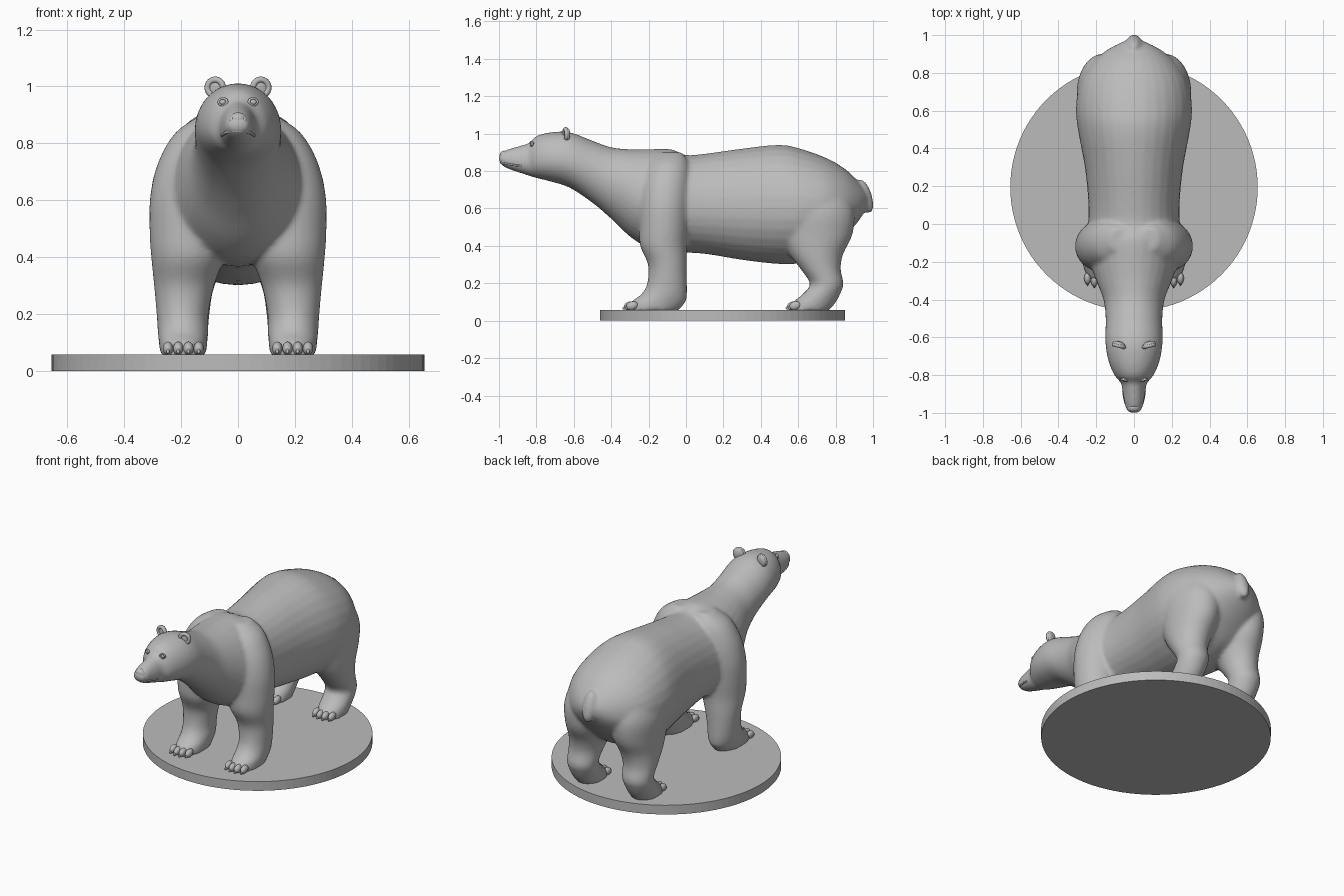
import bpy
import bmesh
import math
from mathutils import Matrix, Vector, Euler

cube = bpy.data.objects.get("Cube")
if cube:
    bpy.data.objects.remove(cube, do_unlink=True)

grey = bpy.data.materials.new("stone grey")
grey.use_nodes = True
color = (0.5, 0.5, 0.5, 1)
grey.diffuse_color = color
grey.node_tree.nodes["Principled BSDF"].inputs["Base Color"].default_value = color


def finish(name, bm, smooth=True):
    """Turn a bmesh into a named, coloured object."""
    bmesh.ops.recalc_face_normals(bm, faces=bm.faces)
    mesh = bpy.data.meshes.new(name)
    bm.to_mesh(mesh)
    bm.free()
    for poly in mesh.polygons:
        poly.use_smooth = smooth
    mesh.materials.append(grey)
    obj = bpy.data.objects.new(name, mesh)
    bpy.context.collection.objects.link(obj)
    return obj


def ball(bm, center, radii, tilt=(0, 0, 0)):
    matrix = Matrix.LocRotScale(Vector(center), Euler(tilt), Vector(radii))
    bmesh.ops.create_uvsphere(bm, u_segments=20, v_segments=12, radius=1, matrix=matrix)


def resample(rows, steps=4):
    """Smooth Catmull-Rom rows running through the given sections."""
    out = []
    last = len(rows) - 1
    for i in range(last):
        quad = zip(rows[max(i - 1, 0)], rows[i], rows[i + 1], rows[min(i + 2, last)])
        quad = list(quad)
        for k in range(steps):
            t = k / steps
            out.append([b + t * (c - a + t * (2 * a - 5 * b + 4 * c - d
                        + t * (3 * (b - c) + d - a))) / 2 for a, b, c, d in quad])
    return out + [rows[-1]]


def loft(bm, rows, section, sides=32):
    """Skin a closed tube over the sections."""
    angles = [math.tau * k / sides for k in range(sides)]
    rings = [[bm.verts.new(section(row, math.cos(a), math.sin(a))) for a in angles]
             for row in resample(rows)]
    for low, high in zip(rings, rings[1:]):
        for k in range(sides):
            n = (k + 1) % sides
            bm.faces.new((low[k], low[n], high[n], high[k]))
    bm.faces.new(rings[0])
    bm.faces.new(rings[-1])


def trunk_section(row, c, s):
    y, bottom, top, widest, half = row
    return half * c, y, widest + s * (top - widest if s > 0 else widest - bottom)


def leg_section(side):
    def section(row, c, s):
        z, front, back, inner, outer = row
        x = (inner + outer) / 2 + c * (outer - inner) / 2
        return side * x, (front + back) / 2 + s * (back - front) / 2, z
    return section


# Trunk from nose to rump: y, bottom, top, widest height, half width
trunk = [
    (-1, .85, .885, .865, .022), (-.985, .832, .9, .86, .038),
    (-.95, .812, .917, .855, .05), (-.88, .788, .937, .845, .062),
    (-.84, .775, .95, .85, .07), (-.8, .763, .987, .86, .104),
    (-.72, .743, 1.008, .86, .137), (-.62, .71, 1.007, .85, .152),
    (-.5, .63, .962, .8, .15), (-.4, .545, .927, .74, .162),
    (-.3, .45, .917, .68, .2), (-.2, .39, .917, .62, .235),
    (-.08, .37, .917, .6, .245), (0, .365, .886, .6, .242),
    (.12, .355, .895, .6, .242), (.3, .325, .92, .6, .26),
    (.5, .303, .94, .6, .297), (.62, .31, .917, .6, .307),
    (.75, .36, .87, .6, .287), (.85, .45, .812, .6, .228),
    (.92, .53, .745, .62, .145), (.965, .6, .69, .64, .06),
]
# Legs from sole to shoulder or hip: z, front, back, inner, outer
front_leg = [
    (.055, -.318, -.04, .112, .272), (.1, -.295, -.003, .108, .278),
    (.14, -.24, .005, .104, .282), (.2, -.207, .005, .104, .286),
    (.3, -.203, .004, .084, .295), (.4, -.245, .004, .05, .305),
    (.5, -.25, .012, .04, .311), (.62, -.25, .02, .03, .308),
    (.74, -.235, .022, .02, .278), (.84, -.2, .012, .02, .218),
    (.9, -.14, -.02, .03, .13),
]
hind_leg = [
    (.055, .555, .765, .112, .272), (.1, .575, .802, .108, .278),
    (.15, .632, .828, .104, .282), (.2, .662, .842, .1, .283),
    (.28, .61, .827, .088, .288), (.36, .55, .842, .06, .293),
    (.46, .5, .89, .03, .298), (.58, .48, .9, .02, .302),
    (.7, .48, .86, .02, .27),
]

# Body, legs and tail fused into one smooth skin
bm = bmesh.new()
loft(bm, trunk, trunk_section)
for side in (-1, 1):
    for rows in (front_leg, hind_leg):
        loft(bm, rows, leg_section(side))
ball(bm, (0, .958, .665), (.042, .036, .095), (.3, 0, 0))
body = finish("bear_body", bm)
remesh = body.modifiers.new("fuse", 'REMESH')
remesh.mode = 'VOXEL'
remesh.voxel_size = .011
remesh.use_smooth_shade = True
soften = body.modifiers.new("soften", 'SMOOTH')
soften.factor = .5
soften.iterations = 6

# Toes with claws on all four feet
for name, front in (("front_toes", -.3), ("hind_toes", .572)):
    bm = bmesh.new()
    for side in (-1, 1):
        for k in range(4):
            x = side * (.138 + .036 * k)
            y = front + (.012 if k in (0, 3) else 0)
            ball(bm, (x, y, .08), (.018, .032, .023), (.25, 0, 0))
            ball(bm, (x, y - .026, .07), (.006, .014, .009), (.4, 0, 0))
    finish(name, bm)

# Ears: a cupped back with a raised rim; eyes with lids
def ring(name, center, major, minor, turn, squash=1):
    bpy.ops.mesh.primitive_torus_add(
        location=center, rotation=(math.pi / 2, 0, turn), major_radius=major,
        minor_radius=minor, major_segments=28, minor_segments=10)
    obj = bpy.context.object
    obj.name = name
    obj.scale.y = squash
    obj.data.materials.append(grey)
    bpy.ops.object.shade_smooth()


for side, label in ((1, "left"), (-1, "right")):
    bm = bmesh.new()
    ball(bm, (side * .08, -.636, .995), (.034, .015, .037), (0, 0, side * .25))
    finish(label + "_ear", bm)
    ring(label + "_ear_rim", (side * .08, -.645, .996), .028, .011, side * .25)
    bm = bmesh.new()
    ball(bm, (side * .053, -.822, .945), (.013, .011, .011))
    finish(label + "_eye", bm)
    ring(label + "_eyelid", (side * .053, -.826, .946), .015, .005, side * .3, .8)

# Nose pad with nostril wings
bm = bmesh.new()
ball(bm, (0, -.972, .886), (.03, .024, .023))
for side in (-1, 1):
    ball(bm, (side * .02, -.974, .882), (.013, .018, .015))
finish("nose", bm)

# Lip line around the muzzle
lip = bpy.data.curves.new("lip", 'CURVE')
lip.dimensions = '3D'
lip.bevel_depth = .005
half = [(.058, -.88, .828), (.05, -.93, .833), (.036, -.965, .84)]
points = half + [(0, -.987, .842)] + [(-x, y, z) for x, y, z in reversed(half)]
spline = lip.splines.new('BEZIER')
spline.bezier_points.add(len(points) - 1)
for knot, co in zip(spline.bezier_points, points):
    knot.co = co
    knot.handle_left_type = knot.handle_right_type = 'AUTO'
lip.materials.append(grey)
bpy.context.collection.objects.link(bpy.data.objects.new("lip", lip))

# Round base
bm = bmesh.new()
bmesh.ops.create_cone(bm, cap_ends=True, segments=96, radius1=.655, radius2=.655,
                      depth=.058, matrix=Matrix.Translation((0, .195, .029)))
finish("base", bm, smooth=False)
